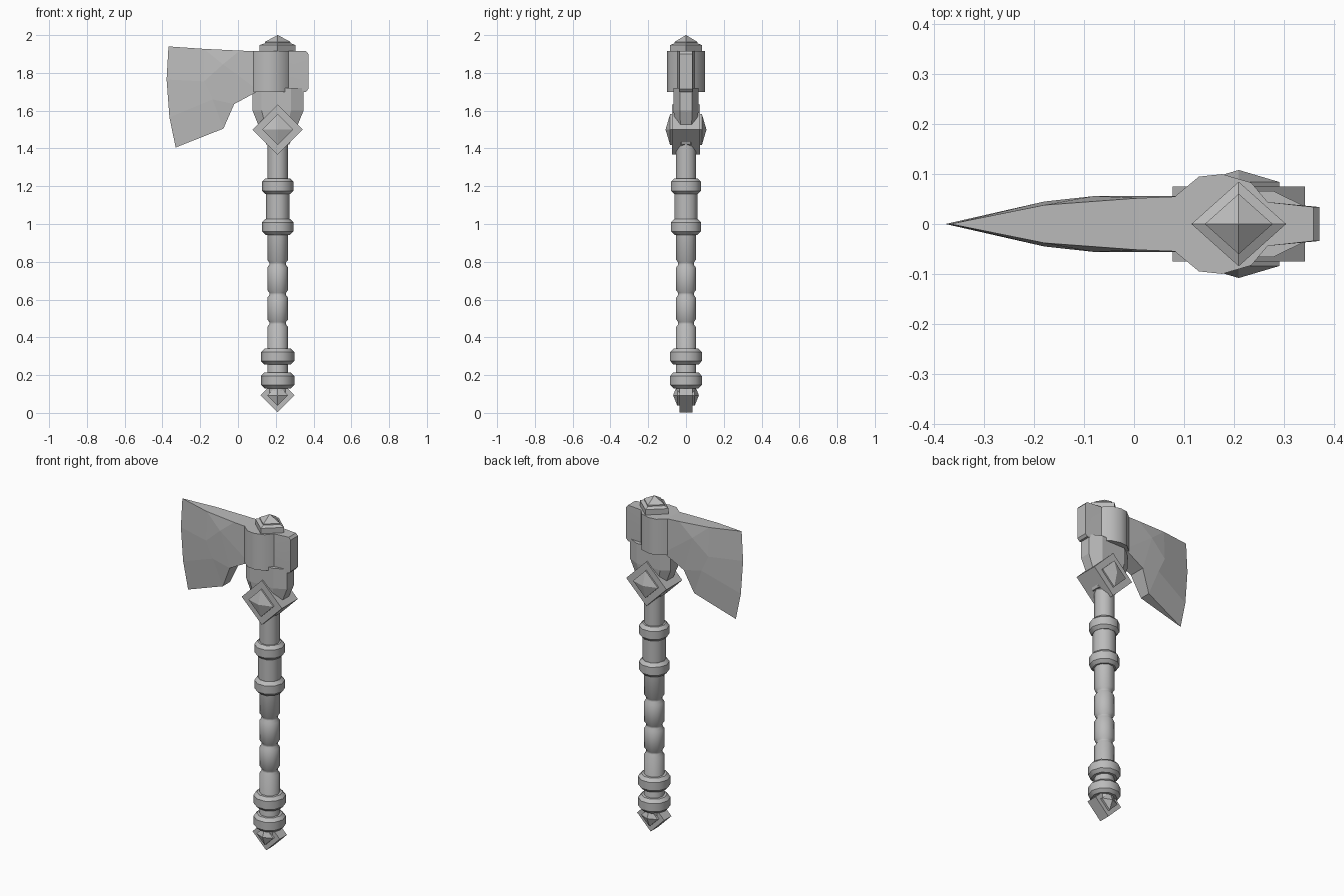
import bpy, bmesh, math
from mathutils import Vector

cube = bpy.data.objects.get("Cube")
if cube:
    bpy.data.objects.remove(cube, do_unlink=True)

AXIS_X = 0.21  # centre line of the handle

steel = bpy.data.materials.new("plain grey")
steel.use_nodes = True
GREY = (0.5, 0.5, 0.5, 1)
steel.diffuse_color = GREY
steel.node_tree.nodes["Principled BSDF"].inputs["Base Color"].default_value = GREY


def finish(name, bm, smooth_angle=None):
    bmesh.ops.remove_doubles(bm, verts=bm.verts[:], dist=0.0005)
    bmesh.ops.recalc_face_normals(bm, faces=bm.faces[:])
    mesh = bpy.data.meshes.new(name)
    bm.to_mesh(mesh)
    bm.free()
    mesh.materials.append(steel)
    obj = bpy.data.objects.new(name, mesh)
    bpy.context.collection.objects.link(obj)
    if smooth_angle:
        bpy.ops.object.select_all(action="DESELECT")
        obj.select_set(True)
        bpy.context.view_layer.objects.active = obj
        bpy.ops.object.shade_smooth_by_angle(angle=math.radians(smooth_angle))
    return obj


def loft(name, rings, smooth_angle=None):
    """Skin a stack of equal-length rings and cap both ends."""
    bm = bmesh.new()
    loops = [[bm.verts.new(p) for p in ring] for ring in rings]
    n = len(loops[0])
    for a, b in zip(loops, loops[1:]):
        for i in range(n):
            j = (i + 1) % n
            bm.faces.new((a[i], a[j], b[j], b[i]))
    bm.faces.new(loops[0])
    bm.faces.new(loops[-1])
    return finish(name, bm, smooth_angle)


def ring(radius, z, sides, squash=1):
    steps = [2 * math.pi * i / sides for i in range(sides)]
    return [(AXIS_X + radius * math.cos(a), squash * radius * math.sin(a), z) for a in steps]


def diamond_plate(name, z, half, thick, gem_half, gem_y, tip_y):
    """Upright diamond with a raised pyramid on the front and back."""
    side = [(half, thick), (gem_half, thick), (gem_half, gem_y), (0.001, tip_y)]
    profile = [(r, -y) for r, y in reversed(side)] + side
    corners = ((1, 0), (0, 1), (-1, 0), (0, -1))
    loft(name, [[(AXIS_X + r * u, y, z + r * v) for u, v in corners] for r, y in profile])


def mirrored(half):
    return half + [(x, -y) for x, y in reversed(half)]


# Handle: turned grip with shallow grooves
profile = [(0.055, 0.08), (0.055, 0.46)]
for z in (0.475, 0.63, 0.79):
    profile += [(0.055, z - 0.02), (0.044, z - 0.006), (0.044, z + 0.006), (0.055, z + 0.02)]
profile += [(0.055, 0.98), (0.063, 0.98), (0.063, 1.2), (0.055, 1.2), (0.055, 1.5)]
profile.pop(1)
loft("handle", [ring(r, z, 10) for r, z in profile], 37)

# Collars around the handle
for name, z, radius in (("lower_pommel_collar", 0.172, 0.088), ("upper_pommel_collar", 0.298, 0.088),
                        ("lower_grip_collar", 0.985, 0.083), ("upper_grip_collar", 1.2, 0.083)):
    shape = [(radius - 0.018, -0.042), (radius, -0.024), (radius, 0.024), (radius - 0.018, 0.042)]
    loft(name, [ring(r, z + dz, 10) for r, dz in shape], 37)

# Diamond ornaments
diamond_plate("pommel_diamond", 0.093, 0.09, 0.034, 0.055, 0.046, 0.068)
diamond_plate("head_diamond", 1.5, 0.133, 0.075, 0.082, 0.084, 0.108)

# Neck between the handle and the head
neck = mirrored([(0.077, 0.035), (0.125, 0.066), (0.28, 0.066), (0.347, 0.033)])


def neck_ring(scale, z):
    return [(AXIS_X + (x - AXIS_X) * scale, y * (scale + 1) / 2, z) for x, y in neck]


loft("neck", [neck_ring(0.45, 1.42), neck_ring(0.7, 1.5), neck_ring(1, 1.6), neck_ring(1, 1.72)])

# Socket wrapping the handle, with the narrow poll behind it
outline = mirrored([(0.083, 0.056), (0.13, 0.095), (0.177, 0.1), (0.235, 0.083),
                    (0.268, 0.044), (0.372, 0.034)])


def socket_ring(z, limit):
    return [(min(x, limit), y, z) for x, y in outline]


loft("socket", [socket_ring(1.7, 0.36), socket_ring(1.714, 0.372),
                socket_ring(1.901, 0.372), socket_ring(1.915, 0.36)], 35)

# Stepped cap on top of the head
cap = [(0.095, 1.9), (0.095, 1.947), (0.068, 1.957), (0.068, 1.964), (0.001, 2.0)]
loft("cap", [ring(r, z, 4, 0.89) for r, z in cap])

# Blade: faceted cheeks thinning to the cutting edge, as (x, half thickness, z)
points = {
    "edge_top": (-0.368, 0, 1.94), "edge_upper": (-0.378, 0, 1.765),
    "edge_lower": (-0.363, 0, 1.565), "edge_tip": (-0.33, 0, 1.405),
    "top_front": (-0.18, 0.038, 1.927), "top_rear": (0.01, 0.052, 1.918),
    "root_top": (0.11, 0.056, 1.914), "root_low": (0.11, 0.056, 1.705),
    "cheek": (-0.08, 0.056, 1.845), "bevel_upper": (-0.18, 0.045, 1.755),
    "bevel_lower": (-0.135, 0.047, 1.66), "heel": (-0.077, 0.033, 1.505),
    "beard": (-0.02, 0.05, 1.635),
}
cheek_faces = [
    "edge_top top_front bevel_upper edge_upper", "top_front cheek bevel_upper",
    "top_front top_rear cheek", "top_rear root_top root_low cheek", "root_low beard cheek",
    "cheek beard bevel_lower bevel_upper", "bevel_upper bevel_lower edge_lower edge_upper",
    "bevel_lower heel edge_tip edge_lower", "bevel_lower beard heel",
]
rim = "edge_top top_front top_rear root_top root_low beard heel edge_tip".split()
bm = bmesh.new()
sides = []
for s in (-1, 1):
    verts = {}
    for key, (x, y, z) in points.items():
        verts[key] = sides[0][key] if sides and y == 0 else bm.verts.new((x, s * y, z))
    sides.append(verts)
    for face in cheek_faces:
        bm.faces.new([verts[k] for k in face.split()])
for a, b in zip(rim, rim[1:]):
    loop = [sides[0][a], sides[0][b], sides[1][b], sides[1][a]]
    bm.faces.new(list(dict.fromkeys(loop)))
finish("blade", bm)
